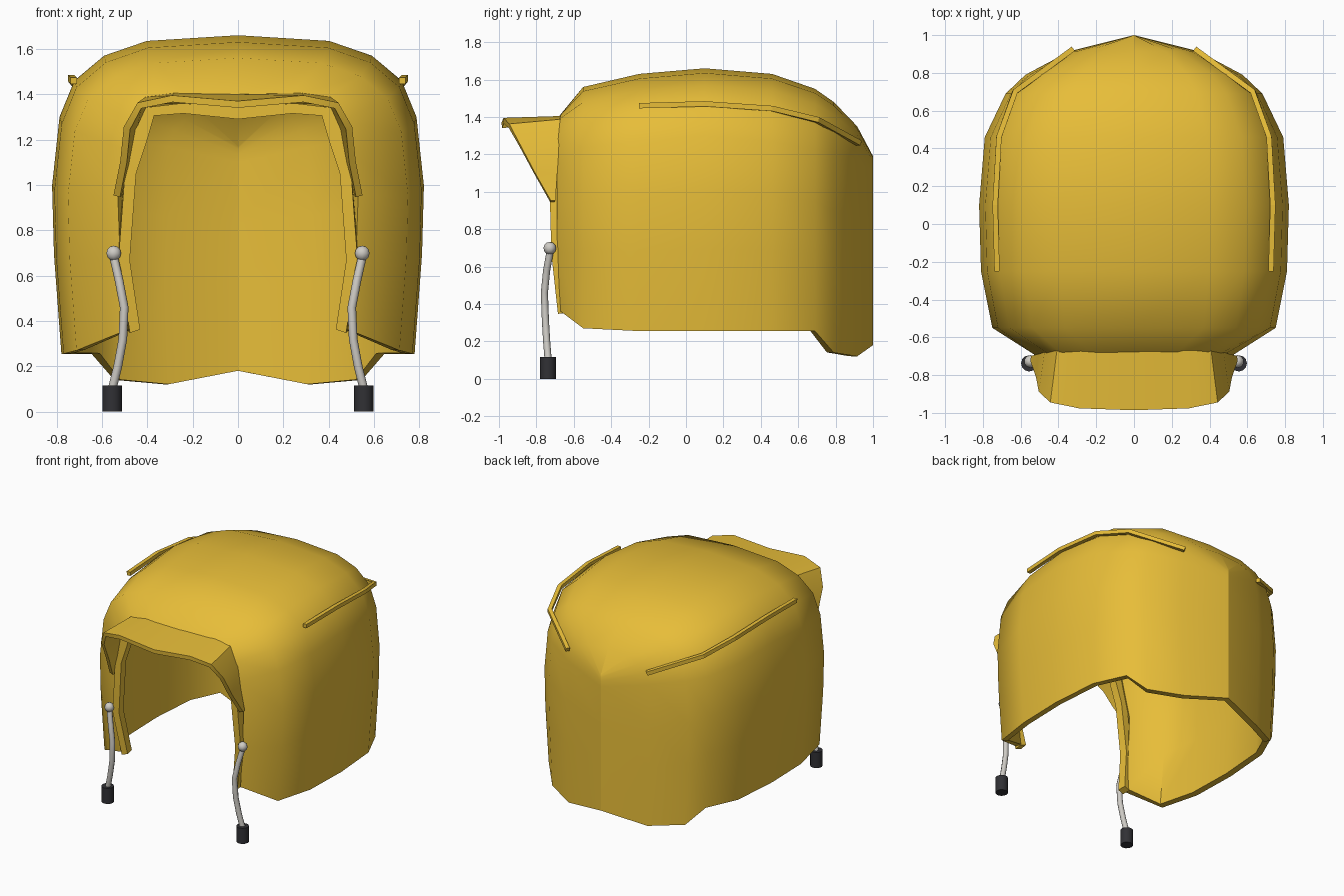
import bpy, bmesh, math
from mathutils import Vector

if "Cube" in bpy.data.objects:
    bpy.data.objects.remove(bpy.data.objects["Cube"])


def material(name, col):
    m = bpy.data.materials.new(name)
    m.diffuse_color = (*col, 1)
    m.use_nodes = True
    m.node_tree.nodes["Principled BSDF"].inputs["Base Color"].default_value = m.diffuse_color
    return m


YELLOW = material("yellow", (0.80, 0.51, 0.04))
METAL = material("metal", (0.62, 0.60, 0.56))
BLACK = material("black", (0.03, 0.03, 0.035))


def mirrored(half):
    """Half path from centre to the right side -> full path left to right."""
    return [(-x, y, z) for x, y, z in reversed(half)] + list(half[1:])


def sheet(name, rows, thick, offset=0.0, angle=30, crease_y=None):
    """Skin quads between rows of points and give them thickness."""
    bm = bmesh.new()
    vs = [[bm.verts.new(p) for p in row] for row in rows]
    for a, b in zip(vs, vs[1:]):
        for i in range(len(a) - 1):
            bm.faces.new((a[i], a[i + 1], b[i + 1], b[i]))
    bmesh.ops.remove_doubles(bm, verts=bm.verts, dist=0.0005)
    bmesh.ops.recalc_face_normals(bm, faces=bm.faces)
    if crease_y is not None:
        for e in bm.edges:
            if all(v.co.y > crease_y for v in e.verts):
                e.smooth = False
    ob = add(name, bm, YELLOW)
    mod = ob.modifiers.new("thickness", 'SOLIDIFY')
    mod.thickness, mod.offset = thick, offset
    bpy.ops.object.modifier_apply(modifier=mod.name)
    bpy.ops.object.shade_smooth_by_angle(angle=math.radians(angle))
    return ob


def add(name, bm, mat):
    me = bpy.data.meshes.new(name)
    bm.to_mesh(me)
    bm.free()
    me.materials.append(mat)
    ob = bpy.data.objects.new(name, me)
    bpy.context.collection.objects.link(ob)
    bpy.ops.object.select_all(action='DESELECT')
    ob.select_set(True)
    bpy.context.view_layer.objects.active = ob
    return ob


def tube(name, pts, radius, sides, mat, smooth=True, turn=0.0):
    """Sweep a regular polygon along a path, with closed ends."""
    bm = bmesh.new()
    pts = [Vector(p) for p in pts]
    rings = []
    for i, p in enumerate(pts):
        t = (pts[min(i + 1, len(pts) - 1)] - pts[max(i - 1, 0)]).normalized()
        ref = Vector((0, 0, 1)) if abs(t.z) < 0.8 else Vector((0, 1, 0))
        u = t.cross(ref).normalized()
        w = u.cross(t)
        rings.append([bm.verts.new(p + radius * (u * math.cos(a) + w * math.sin(a)))
                      for a in (turn + 2 * math.pi * k / sides for k in range(sides))])
    for a, b in zip(rings, rings[1:]):
        for k in range(sides):
            n = (k + 1) % sides
            bm.faces.new((a[k], a[n], b[n], b[k]))
    bm.faces.new(rings[0])
    bm.faces.new(rings[-1])
    bmesh.ops.recalc_face_normals(bm, faces=bm.faces)
    ob = add(name, bm, mat)
    if smooth:
        bpy.ops.object.shade_smooth_by_angle(angle=math.radians(50))
    return ob


# Shell: arches lofted from the face opening to the creased back
WIDTH = [0, .49, .72, .88, .96, 1.0, .99, .95]
DROP = [0, .025, .09, .2, .36]
SIDE = [.29, .58, 1.0]
# y, half width, top z, bottom z, roundness of the crown
STATIONS = [(-.55, .75, 1.56, .27, .9), (-.25, .81, 1.63, .255, 1), (.1, .82, 1.66, .255, 1),
            (.46, .79, 1.63, .255, 1), (.69, .68, 1.55, .255, .9), (.79, .575, 1.48, .14, .75),
            (.915, .34, 1.35, .12, .5), (1.0, 0, 1.19, .18, .25)]
opening = [(0, 1.385), (.22, 1.39), (.38, 1.38), (.45, 1.28),
           (.48, 1.15), (.53, .95), (.52, .67), (.49, .36)]
rows = [mirrored([(x, -.69 + .02 * (z < .5), z) for x, z in opening])]
for y, w, top, bot, k in STATIONS:
    zs = [top - d * k for d in DROP]
    zs += [zs[4] + (bot - zs[4]) * f for f in SIDE]
    rows.append(mirrored([(w * u, y, z) for u, z in zip(WIDTH, zs)]))
sheet("shell", rows, .045, -1, 50, .99)

# Trim band around the face opening
outer = [(0, -.70, 1.345), (.25, -.70, 1.36), (.42, -.70, 1.34), (.47, -.70, 1.22),
         (.50, -.70, 1.05), (.53, -.69, .67), (.48, -.655, .35)]
inner = [(0, -.70, 1.29), (.24, -.70, 1.315), (.37, -.70, 1.305), (.40, -.70, 1.20),
         (.45, -.70, 1.05), (.48, -.685, .67), (.435, -.65, .365)]
sheet("face_trim", [mirrored(outer), mirrored(inner)], .06)

# Peak: a brim whose sides taper down the opening
back = [(0, -.67, 1.385), (.28, -.67, 1.39), (.40, -.67, 1.375), (.46, -.68, 1.25),
        (.49, -.69, 1.10), (.53, -.70, .95)]
front = [(0, -.985, 1.355), (.29, -.975, 1.38), (.435, -.945, 1.35), (.49, -.89, 1.25),
         (.505, -.81, 1.10), (.535, -.725, .95)]
sheet("peak", [mirrored(back), mirrored(front)], .03)

rail = [(.725, -.25, 1.46), (.735, .1, 1.47), (.715, .46, 1.445), (.63, .70, 1.385), (.325, .925, 1.26)]
strap = [(.55, -.725, .69), (.525, -.745, .58), (.502, -.757, .46), (.508, -.752, .32),
         (.53, -.745, .2), (.555, -.737, .10)]
for side, s in (("left", -1), ("right", 1)):
    def flip(pts):
        return [(s * x, y, z) for x, y, z in pts]
    # Raised side rails
    tube("rail_" + side, flip(rail), .02, 4, YELLOW, False, math.pi / 4)
    # Hanging cords with a weighted dark end
    tube("cord_" + side, flip(strap), .019, 8, METAL)
    tube("cord_end_" + side, flip([(.555, -.738, 0), (.555, -.738, .116)]), .043, 12, BLACK)
    # Round fixing studs
    bm = bmesh.new()
    bmesh.ops.create_uvsphere(bm, u_segments=10, v_segments=6, radius=.034)
    bmesh.ops.translate(bm, verts=bm.verts, vec=(s * .548, -.728, .698))
    add("stud_" + side, bm, METAL)
    bpy.ops.object.shade_smooth_by_angle(angle=math.radians(50))
